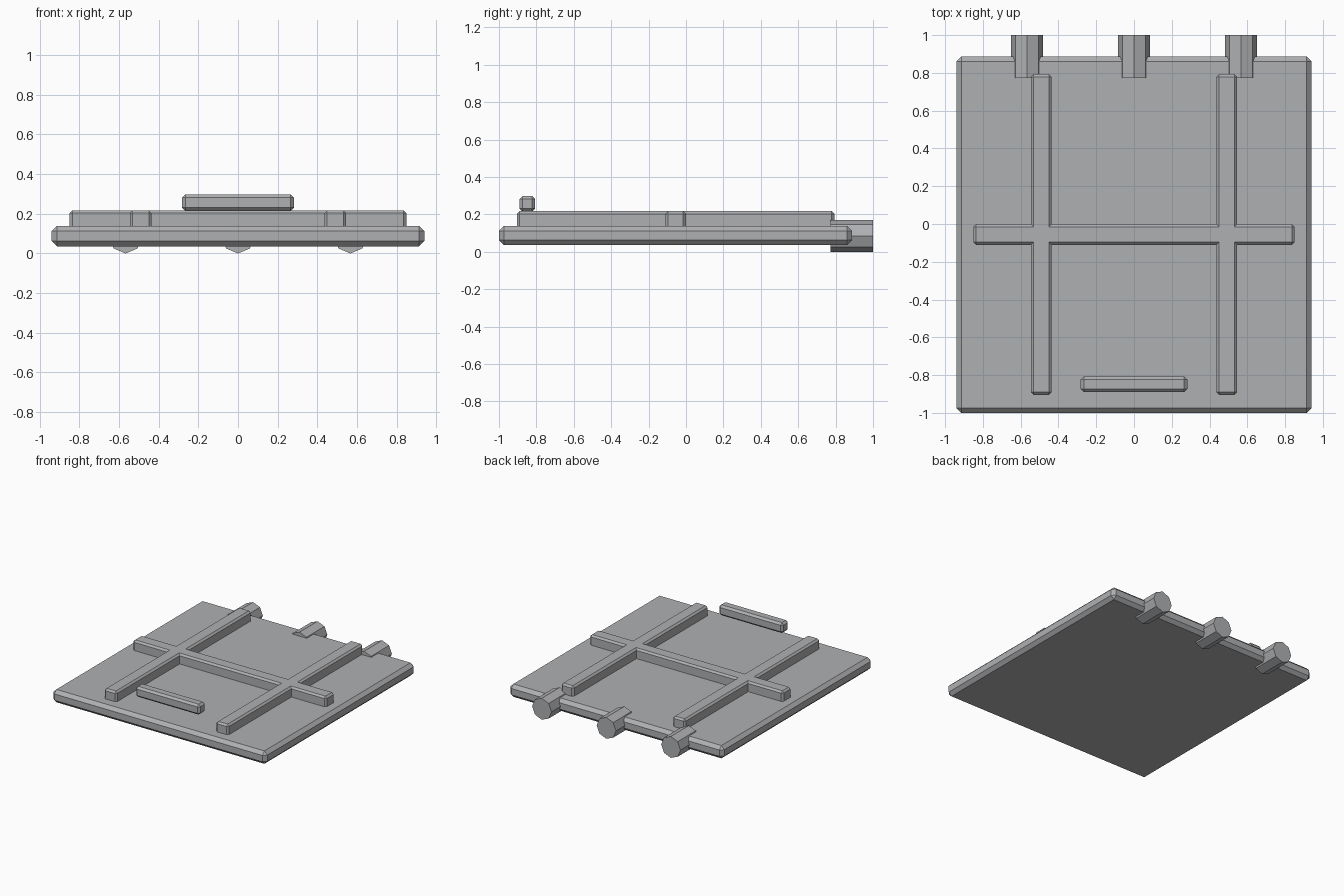
import bpy, math

if "Cube" in bpy.data.objects:
    bpy.data.objects.remove(bpy.data.objects["Cube"])

# Dark steel colour shared by all parts
steel = bpy.data.materials.new("dark_steel")
steel.diffuse_color = (0.43, 0.435, 0.45, 1)
steel.use_nodes = True
steel.node_tree.nodes["Principled BSDF"].inputs["Base Color"].default_value = steel.diffuse_color


def bar(name, x, y, z, bevel):
    """Chamfered box from (min, max) ranges on each axis."""
    bpy.ops.mesh.primitive_cube_add(size=1, location=[sum(r) / 2 for r in (x, y, z)])
    ob = bpy.context.object
    ob.name = name
    ob.scale = [r[1] - r[0] for r in (x, y, z)]
    bpy.ops.object.transform_apply(location=False, rotation=False, scale=True)
    ob.data.materials.append(steel)
    mod = ob.modifiers.new("chamfer", "BEVEL")
    mod.width = bevel
    mod.segments = 1
    bpy.ops.object.modifier_apply(modifier=mod.name)
    return ob


# Main hatch panel
bar("panel", (-0.94, 0.94), (-1.0, 0.887), (0.036, 0.138), 0.026)

# Reinforcing ribs: one cross rib joined with two long ribs
ribs = bar("ribs", (-0.85, 0.85), (-0.11, -0.001), (0.11, 0.217), 0.014)
for side in (-1, 1):
    cx = side * 0.491
    rib = bar("long_rib", (cx - 0.055, cx + 0.055), (-0.904, 0.793), (0.11, 0.217), 0.014)
    mod = ribs.modifiers.new("join", "BOOLEAN")
    mod.operation = "UNION"
    mod.solver = "EXACT"
    mod.object = rib
    bpy.context.view_layer.objects.active = ribs
    bpy.ops.object.modifier_apply(modifier=mod.name)
    bpy.data.objects.remove(rib)

# Handle bar floating above the front edge
bar("handle", (-0.282, 0.282), (-0.89, -0.807), (0.215, 0.298), 0.016)

# Octagonal hinge barrels along the back edge, with a corner pointing down
for i in (-1, 0, 1):
    bpy.ops.mesh.primitive_cylinder_add(vertices=8, radius=0.085, depth=0.227,
                                        location=(i * 0.567, 0.8865, 0.085),
                                        rotation=(math.pi / 2, 0, 0))
    bpy.context.object.name = "hinge_barrel"
    bpy.context.object.data.materials.append(steel)
